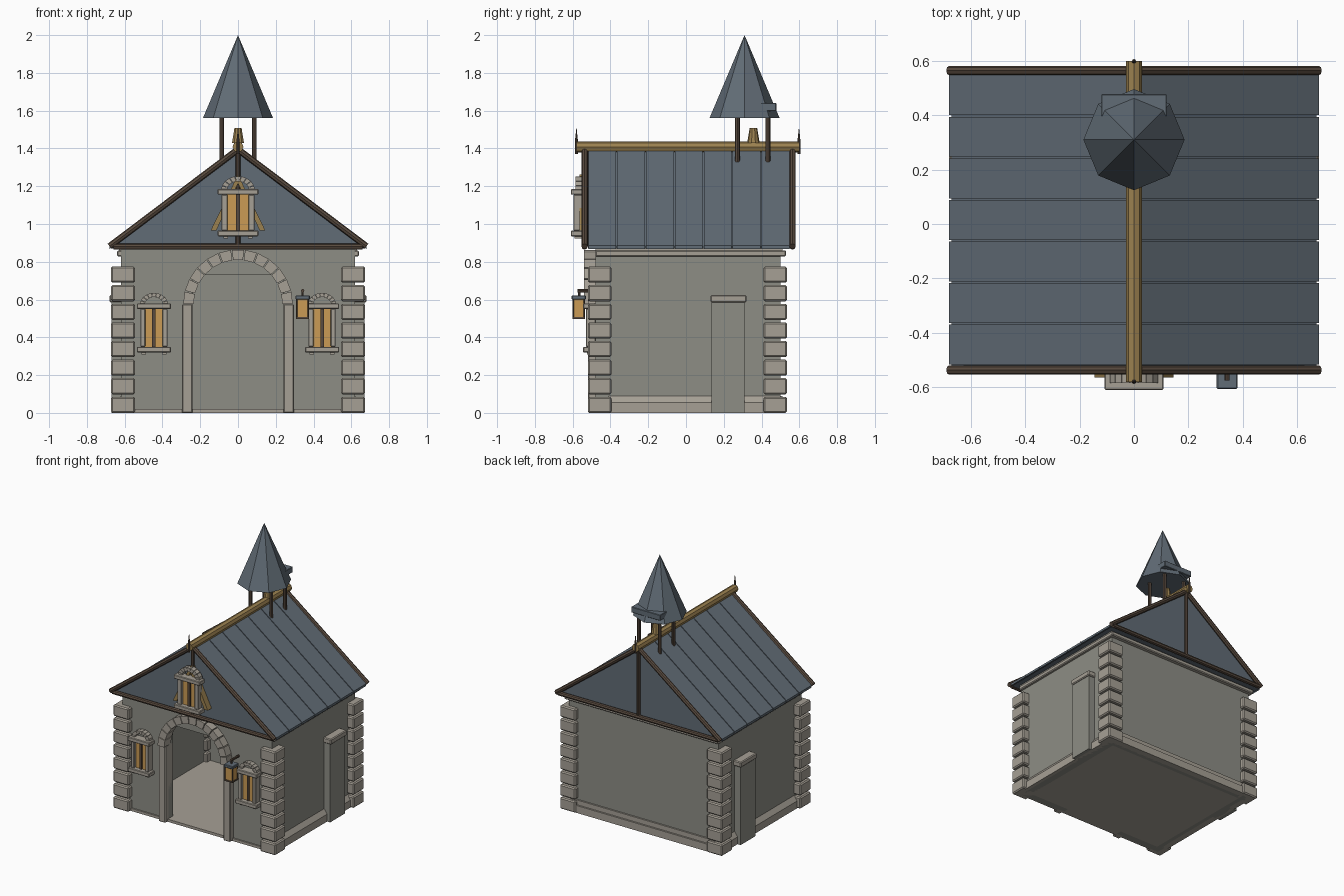
import bpy, bmesh, math
from mathutils import Vector, Matrix

if "Cube" in bpy.data.objects:
    bpy.data.objects.remove(bpy.data.objects["Cube"])


def mat(name, c):
    m = bpy.data.materials.new(name)
    m.diffuse_color = (*c, 1)
    m.use_nodes = True
    m.node_tree.nodes["Principled BSDF"].inputs["Base Color"].default_value = m.diffuse_color
    return m


WALL = mat("wall_grey", (0.27, 0.27, 0.235))
STONE = mat("stone", (0.38, 0.35, 0.30))
SLATE = mat("slate", (0.12, 0.15, 0.18))
WOOD = mat("dark_wood", (0.10, 0.07, 0.05))
BRASS = mat("brass", (0.33, 0.22, 0.08))
GLASS = mat("amber_glass", (0.60, 0.33, 0.09))


def finish(name, bm, m, M=None, bevel=0):
    if M:
        bm.transform(M)
    bmesh.ops.recalc_face_normals(bm, faces=bm.faces)
    if bevel:
        bmesh.ops.bevel(bm, geom=bm.edges[:], offset=bevel, segments=1, affect='EDGES')
    me = bpy.data.meshes.new(name)
    bm.to_mesh(me)
    bm.free()
    me.materials.append(m)
    ob = bpy.data.objects.new(name, me)
    bpy.context.collection.objects.link(ob)
    return ob


def box(name, x, y, z, m, bevel=0, M=None):
    """Box from (min, max) ranges."""
    bm = bmesh.new()
    bmesh.ops.create_cube(bm, size=1)
    for v in bm.verts:
        v.co = [r[0] + (c + 0.5) * (r[1] - r[0]) for r, c in zip((x, y, z), v.co)]
    return finish(name, bm, m, M, bevel)


def rod(name, a, b, r1, m, r2=None, n=8):
    """Straight (optionally tapered) n-sided bar between two points."""
    a, b = Vector(a), Vector(b)
    d = b - a
    bm = bmesh.new()
    bmesh.ops.create_cone(bm, cap_ends=True, segments=n, radius1=r1,
                          radius2=r1 if r2 is None else r2, depth=d.length)
    M = Matrix.Translation((a + b) / 2) @ d.to_track_quat('Z', 'Y').to_matrix().to_4x4()
    return finish(name, bm, m, M)


def prism(name, pts, y0, y1, m):
    """Extrude an xz outline along y."""
    bm = bmesh.new()
    f = bm.faces.new([bm.verts.new((x, y0, z)) for x, z in pts])
    g = bmesh.ops.extrude_face_region(bm, geom=[f])["geom"]
    bmesh.ops.translate(bm, vec=(0, y1 - y0, 0), verts=[v for v in g if isinstance(v, bmesh.types.BMVert)])
    return finish(name, bm, m)


def arch(name, cx, cz, r0, r1, y0, y1, n, m, squash=1):
    """Half ring of separate wedge stones."""
    for i in range(n):
        a, b = [math.pi * (i + t) / n for t in (0.04, 0.96)]
        pts = [(cx + r * math.cos(t), cz + squash * r * math.sin(t))
               for r, t in ((r0, a), (r1, a), (r1, b), (r0, b))]
        prism(f"{name}_{i}", pts, y0, y1, m)


def window(name, cx, wall, z0, z1, s):
    """Stone-framed window; z0/z1 bound the glass, s scales the widths."""
    w = 0.09 * s
    f = wall - 0.06
    box(name + "_sill", (cx - w, cx + w), (f - .005, wall), (z0 - .03, z0), STONE, .004)
    box(name + "_lintel", (cx - w, cx + w), (f - .005, wall), (z1, z1 + .03), STONE, .004)
    box(name + "_glass", (cx - .05 * s, cx + .05 * s), (wall - .03, wall), (z0, z1), GLASS)
    box(name + "_mullion", (cx - .009 * s, cx + .009 * s), (wall - .038, wall), (z0, z1), WOOD)
    for k in (-1, 1):
        c = cx + k * .059 * s
        box(name + "_jamb", (c - .013 * s, c + .013 * s), (f + .01, wall), (z0, z1), STONE, .003)
        c = cx + k * .055 * s
        box(name + "_corbel", (c - .012, c + .012), (f + .015, wall), (z0 - .042, z0 - .03), STONE)
    arch(name + "_arch", cx, z1 + .022, .048 * s, .075 * s, f + .02, wall, 9, STONE, .85)


F, B = -0.48, 0.50      # outer wall faces

# Hollow walls with a door opening, and the floor
box("floor", (-.62, .62), (F - .01, B), (0, .02), STONE)
box("back_wall", (-.62, .62), (B - .05, B), (0, .875), WALL)
box("door_lintel_wall", (-.24, .24), (F, F + .05), (.73, .875), WALL)
for k in (-1, 1):
    def sx(a, b):
        return tuple(sorted((k * a, k * b)))
    box("side_wall", sx(.57, .62), (F, B), (0, .875), WALL)
    box("front_wall", sx(.24, .62), (F, F + .05), (0, .875), WALL)
    # Sloped plinth, cornice and buttress on each side
    prism("side_plinth", [(k * x, z) for x, z in ((.60, 0), (.645, 0), (.645, .055), (.62, .09), (.60, .09))],
          -.41, .50, STONE)
    box("side_cornice", sx(.60, .64), (F, .53), (.828, .86), STONE, .006)
    box("side_cornice_top", sx(.60, .63), (F, .51), (.86, .88), STONE)
    box("buttress", sx(.60, .67), (.135, .31), (0, .59), WALL)
    box("buttress_cap", sx(.60, .68), (.13, .32), (.585, .625), STONE, .006)
    # Corner quoins
    for y0, y1 in ((-.52, -.395), (.41, .535)):
        for i in range(8):
            z = i * .0985
            box("quoin", sx(.545, .673), (y0, y1), (z, z + .085), STONE, .008)
    # Door jambs and front windows
    box("door_jamb", sx(.24, .297), (-.518, F + .05), (0, .575), STONE, .005)
    window("front_window", k * .445, F, .35, .55, 1)
box("back_plinth", (-.6, .6), (B - .02, .525), (0, .055), STONE)
box("back_plinth_top", (-.6, .6), (B - .02, .512), (.055, .09), STONE)
box("back_cornice", (-.64, .64), (B - .02, .53), (.828, .86), STONE, .006)
arch("door_arch", 0, .575, .235, .29, -.54, F + .02, 13, STONE)

# Roof body with slate panels separated by narrow seams
R0, R1 = -.52, .55
prism("roof_body", [(-.67, .87), (.67, .87), (0, 1.385)], R0, R1, SLATE)
step = (R1 - R0) / 7
for k in (-1, 1):
    for i in range(7):
        y = R0 + i * step
        prism("roof_panel", [(k * .68, .868), (k * .68, .885), (0, 1.402), (0, 1.38)],
              y + .003, y + step - .003, SLATE)

# Timber gable frames at both ends
for y in (-.537, .564):
    for k in (-1, 1):
        rod("barge_board", (k * .68, y, .882), (0, y, 1.395), .017, WOOD)
    rod("tie_beam", (-.66, y, .88), (.66, y, .88), .016, WOOD)
    rod("king_post", (0, y, .88), (0, y, 1.39), .013, WOOD)

# Ridge beam and spiked finials
rod("ridge_beam", (0, -.58, 1.408), (0, .60, 1.408), .029, BRASS)
for y in (-.58, .598):
    rod("finial_base", (0, y, 1.37), (0, y, 1.44), .008, WOOD)
    rod("finial_spike", (0, y, 1.44), (0, y, 1.505), .008, WOOD, .001)

# Spire, bell and posts
rod("spire", (0, .31, 1.56), (0, .31, 2.0), .186, SLATE, 0)
box("spire_ledge", (-.12, .12), (.395, .478), (1.597, 1.64), SLATE, .003)
for x in (-.086, .086):
    for y in (.272, .434):
        rod("spire_post", (x, y, 1.32), (x, y, 1.60), .013, WOOD)
rod("bell", (0, .357, 1.43), (0, .357, 1.507), .033, BRASS, .02, 10)

# Gable window with slanted braces
window("gable_window", 0, -.545, .965, 1.155, 1.2)
for k in (-1, 1):
    prism("gable_brace", [(k * .145, .965), (k * .115, .965), (0, 1.215), (0, 1.262)],
          -.565, R0, BRASS)

# Wall lantern
box("lantern_glass", (.312, .372), (-.598, -.538), (.505, .60), GLASS)
for x in (.312, .372):
    for y in (-.598, -.538):
        rod("lantern_bar", (x, y, .50), (x, y, .60), .004, WOOD, n=4)
box("lantern_base", (.308, .376), (-.602, -.534), (.497, .508), WOOD)
box("lantern_cap", (.304, .38), (-.606, -.53), (.60, .622), SLATE, .004)
rod("lantern_hook", (.342, -.565, .62), (.342, -.565, .65), .006, WOOD)
rod("lantern_bracket", (.342, -.575, .647), (.342, F, .647), .009, WOOD)
